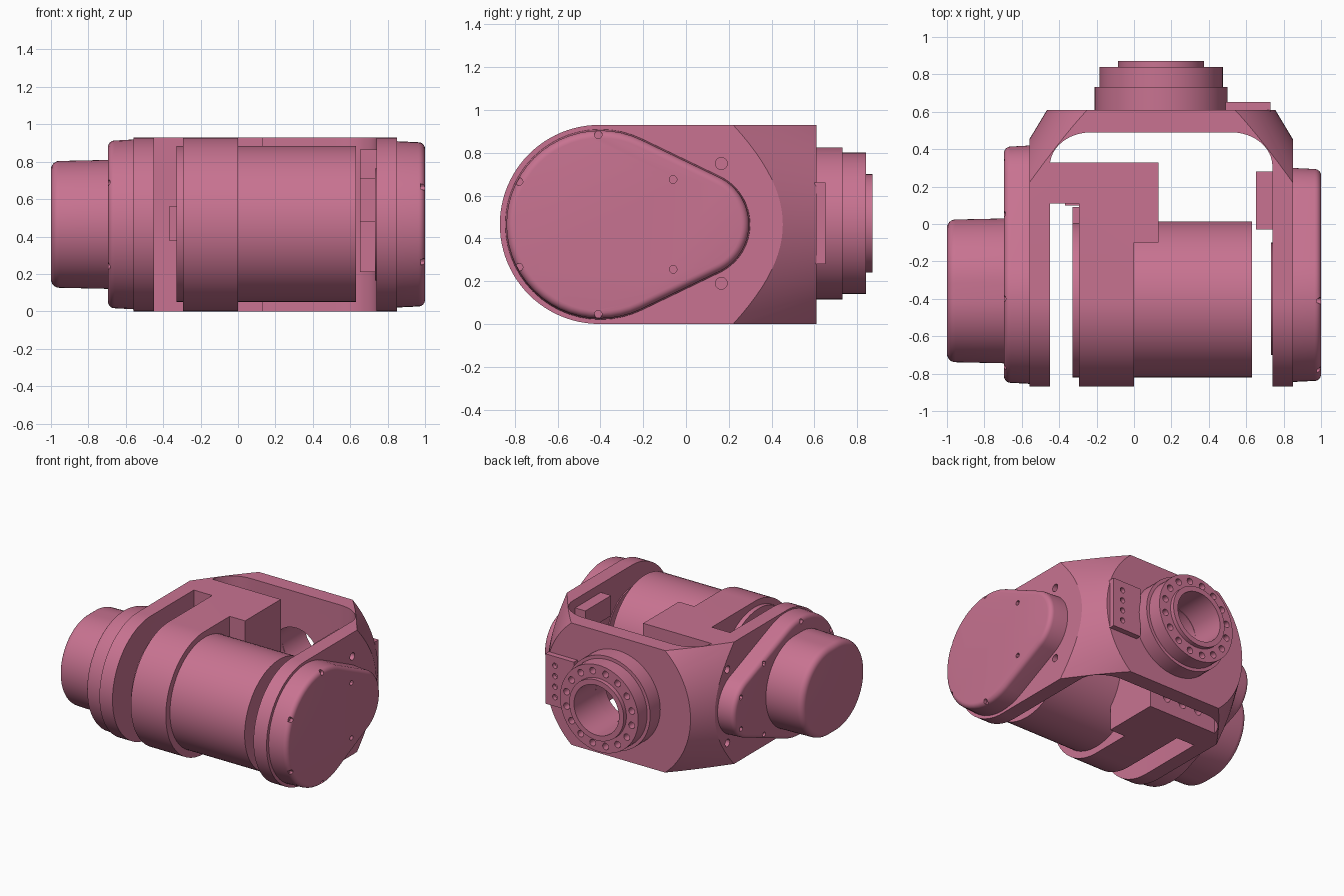
import bpy, bmesh
from math import sin, cos, acos, pi, radians

if "Cube" in bpy.data.objects:
    bpy.data.objects.remove(bpy.data.objects["Cube"])

ZC, YA, XF = 0.465, -0.405, 0.145   # axis height, joint axis y, flange axis x

mat = bpy.data.materials.new("rose_metal")
mat.diffuse_color = (0.578, 0.171, 0.283, 1)
mat.use_nodes = True
mat.node_tree.nodes["Principled BSDF"].inputs["Base Color"].default_value = mat.diffuse_color


def add_loft(bm, sections, closed=False):
    """Skin a row of equal-length point loops; cap the ends or close into a ring."""
    loops = [[bm.verts.new(p) for p in s] for s in sections]
    n = len(loops[0])
    pairs = list(zip(loops, loops[1:]))
    if closed:
        pairs.append((loops[-1], loops[0]))
    else:
        bm.faces.new(loops[0])
        bm.faces.new(loops[-1])
    for a, b in pairs:
        for i in range(n):
            j = (i + 1) % n
            bm.faces.new((a[i], a[j], b[j], b[i]))


def make(name, lofts, closed=False):
    bm = bmesh.new()
    for s in lofts:
        add_loft(bm, s, closed)
    bmesh.ops.recalc_face_normals(bm, faces=bm.faces)
    me = bpy.data.meshes.new(name)
    bm.to_mesh(me)
    bm.free()
    me.materials.append(mat)
    ob = bpy.data.objects.new(name, me)
    bpy.context.collection.objects.link(ob)
    return ob


def boolean(ob, cutter, op='DIFFERENCE'):
    m = ob.modifiers.new("cut", 'BOOLEAN')
    m.operation, m.object, m.solver = op, cutter, 'EXACT'
    bpy.context.view_layer.objects.active = ob
    bpy.ops.object.modifier_apply(modifier=m.name)
    bpy.data.objects.remove(cutter, do_unlink=True)


def hull(x, c1, r1, c2, r2, inset=0, n=36):
    """Teardrop or slot outline in a plane of constant x."""
    a = acos((r1 - r2) / (c2 - c1))
    pts = []
    for c, r, t0, t1 in ((c2, r2, -a, a), (c1, r1, a, 2 * pi - a)):
        for i in range(n + 1):
            t = t0 + (t1 - t0) * i / n
            pts.append((x, c + (r - inset) * cos(t), ZC + (r - inset) * sin(t)))
    return pts


def circle_x(x, y, z, r, n=64):
    return [(x, y + r * cos(2 * pi * i / n), z + r * sin(2 * pi * i / n)) for i in range(n)]


def circle_y(y, x, z, r, n=64):
    return [(x + r * cos(2 * pi * i / n), y, z + r * sin(2 * pi * i / n)) for i in range(n)]


def rod_x(x0, x1, y, z, r, n=64):
    return [circle_x(x0, y, z, r, n), circle_x(x1, y, z, r, n)]


def rod_y(y0, y1, x, z, r, n=64):
    return [circle_y(y0, x, z, r, n), circle_y(y1, x, z, r, n)]


def plan(pts, z0, z1):
    return [[(x, y, z) for x, y in pts] for z in (z0, z1)]


def box(x0, x1, y0, y1, z0, z1):
    return plan([(x0, y0), (x1, y0), (x1, y1), (x0, y1)], z0, z1)


def round_slab(x0, x1, y1, n=48):
    """Full-height slab, half round at the front and square at the back."""
    prof = [(y1, 0), (y1, 2 * ZC)]
    for i in range(n + 1):
        t = pi / 2 + pi * i / n
        prof.append((YA + ZC * cos(t), ZC + ZC * sin(t)))
    return [[(x, y, z) for y, z in prof] for x in (x0, x1)]


def rounded_cover(x_base, x_end, shape, fillet):
    """Teardrop cap with a slight draft and a rounded outer rim."""
    d = 1 if x_end > x_base else -1
    secs = [hull(x_base, *shape)]
    for i in range(7):
        t = pi / 2 * i / 6
        secs.append(hull(x_end - d * fillet * (1 - sin(t)), *shape,
                         inset=0.006 + fillet * (1 - cos(t))))
    return secs


# Yoke: slab trimmed by a cone, hollowed by a U-shaped cavity
yoke = make("yoke", [round_slab(-0.56, 0.85, 0.61)])
boolean(yoke, make("cone", [[circle_y(-1.5, XF, ZC, 1.88, 128),
                             circle_y(0.7, XF, ZC, 0.556, 128)]]), 'INTERSECT')
cav = [(-0.45, -2), (0.74, -2)]
for i in range(13):
    t = pi / 2 * i / 12
    cav.append((0.52 + 0.22 * cos(t), 0.31 + 0.18 * sin(t)))
for i in range(13):
    t = pi / 2 + pi / 2 * i / 12
    cav.append((-0.23 + 0.22 * cos(t), 0.31 + 0.18 * sin(t)))
boolean(yoke, make("cavity", [plan(cav, -0.5, 1.5)]))
cuts = [rod_y(0.3, 0.8, XF, ZC, 0.19)]
for z in (0.19, 0.75):
    cuts += [rod_x(0.80, 0.95, 0.165, z, 0.028, 16), rod_x(-0.65, -0.51, 0.3, z, 0.028, 16)]
boolean(yoke, make("yoke_holes", cuts))

# Stepped mounting flange with a ring of bolt holes
prof = [(0.60, 0.19), (0.60, 0.355), (0.732, 0.355), (0.732, 0.33), (0.84, 0.33),
        (0.84, 0.23), (0.872, 0.23), (0.872, 0.19)]
flange = make("mounting_flange", [[circle_y(y, XF, ZC + 0.005, r) for y, r in prof]], True)
boolean(flange, make("bolt_holes", [
    rod_y(0.78, 0.9, XF + 0.28 * cos(a), ZC + 0.005 + 0.28 * sin(a), 0.025, 16)
    for a in [2 * pi * (i + 0.5) / 16 for i in range(16)]]))

# Connector plate beside the flange
plate = make("connector_plate", [box(0.49, 0.73, 0.60, 0.652, 0.28, 0.66)])
boolean(plate, make("plate_holes", [rod_y(0.62, 0.7, 0.65, z, 0.02, 16)
                                    for z in (0.35, 0.43, 0.51, 0.59)]))

# Right cover with rim screw recesses
right = make("right_cover", [rounded_cover(0.84, 1.0, (-0.4, 0.445, 0.05, 0.25), 0.035)])
boolean(right, make("right_screws", [
    rod_x(0.975, 1.05, y, ZC + s * dz, 0.018, 12)
    for y, dz in ((-0.78, 0.2), (-0.41, 0.42), (-0.06, 0.21)) for s in (-1, 1)]))

# Left cover and the motor cap on it
left = make("left_cover", [rounded_cover(-0.55, -0.695, (-0.4, 0.455, 0.18, 0.24), 0.035)])
boolean(left, make("left_screws", [
    rod_x(-0.75, -0.67, y, ZC + s * dz, 0.018, 12)
    for y, dz in ((-0.76, 0.22), (-0.4, 0.42), (0.05, 0.27), (0.33, 0.12)) for s in (-1, 1)]))
make("motor_cap", [rounded_cover(-0.68, -1.0, (-0.4, 0.345, -0.315, 0.345), 0.045)])

# Tilting clamp: round slab cut to its stepped plan
clamp = make("tilt_clamp", [round_slab(-0.6, 0.3, 0.6)])
boolean(clamp, make("clamp_plan", [plan(
    [(-0.295, -1), (0, -1), (0, -0.1), (0.13, -0.1), (0.13, 0.33),
     (-0.45, 0.33), (-0.45, 0.11), (-0.295, 0.11)], -0.5, 1.5)]), 'INTERSECT')
boolean(clamp, make("clamp_holes", [rod_y(0.27, 0.4, x, z, 0.03, 16)
                                    for x in (-0.3, -0.16, -0.02) for z in (0.12, 0.81)]))

# Round body held by the clamp, with small tabs
make("cylinder_body", [rod_x(-0.33, 0.63, -0.403, 0.468, 0.417, 72)])
make("body_tabs", [box(-0.33, -0.28, -0.1, 0.09, 0.38, 0.56),
                   box(-0.37, -0.29, 0.1, 0.13, 0.38, 0.56)])

# Bearing disc and notched stop on the inside of the right arm
make("bearing_disc", [rod_x(0.732, 0.78, -0.4, ZC, 0.3)])
make("arm_stop", [box(0.653, 0.75, 0.09, 0.28, 0.21, 0.865),
                  box(0.653, 0.75, -0.03, 0.09, 0.21, 0.48),
                  box(0.653, 0.75, -0.03, 0.09, 0.71, 0.865)])

# Smooth shading with sharp edges kept
bpy.ops.object.select_all(action='SELECT')
bpy.context.view_layer.objects.active = yoke
bpy.ops.object.shade_smooth_by_angle(angle=radians(30))
